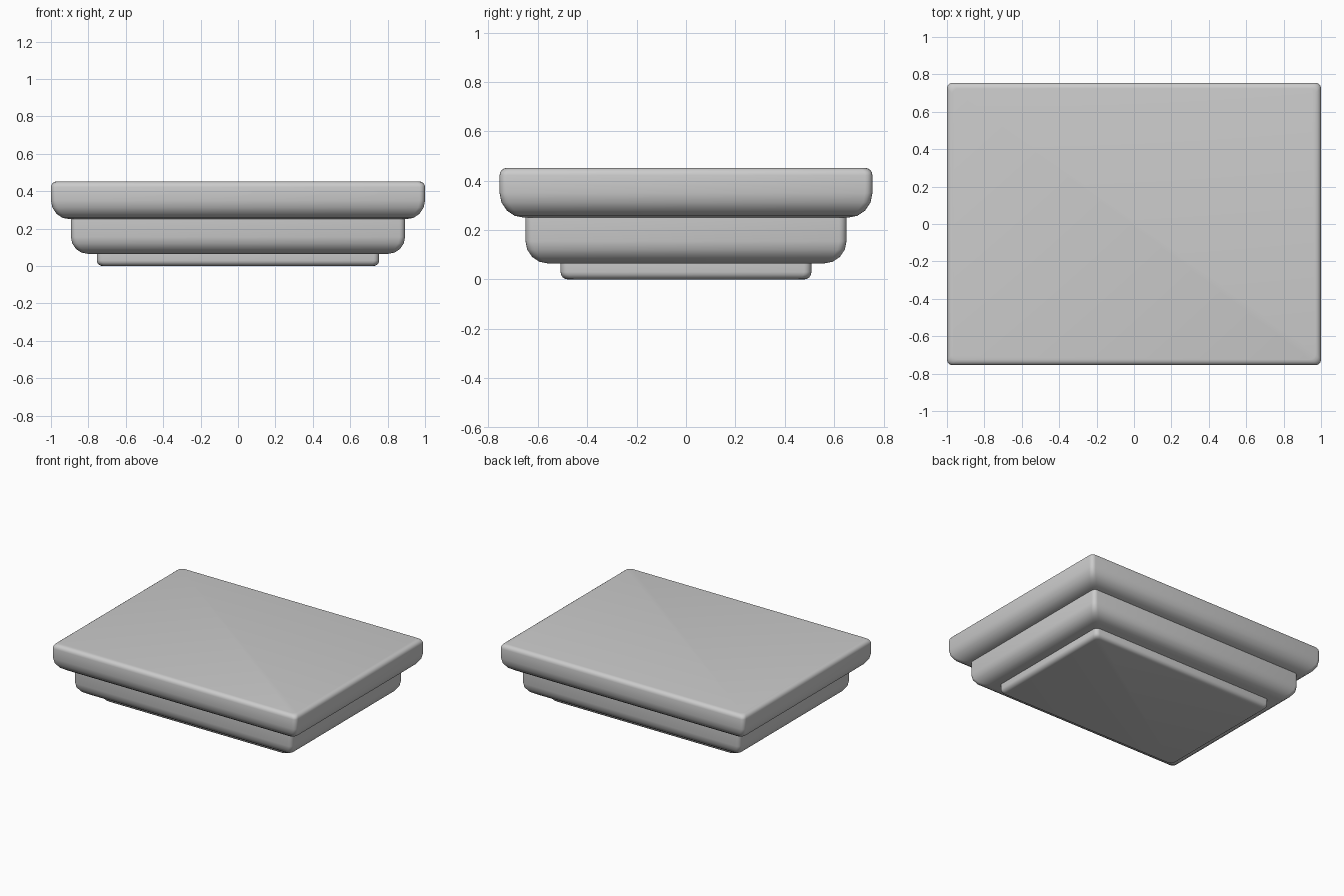
import bpy
import bmesh
import math

cube = bpy.data.objects.get("Cube")
if cube:
    bpy.data.objects.remove(cube, do_unlink=True)

grey = bpy.data.materials.new("plain grey")
grey.use_nodes = True
colour = (0.6, 0.6, 0.6, 1)
grey.diffuse_color = colour
grey.node_tree.nodes["Principled BSDF"].inputs["Base Color"].default_value = colour

CORNER = 0.03
STEPS = 4


def arc(radius, start):
    """Quarter circle as (inset, height) offsets about its centre."""
    angles = [math.radians(start + 90 * i / STEPS) for i in range(STEPS + 1)]
    return [(radius * math.cos(a), radius * math.sin(a)) for a in angles]


def ring(bm, hx, hy, z):
    """Rounded rectangle of vertices at one height."""
    verts = []
    for quarter, (sx, sy) in enumerate([(1, 1), (-1, 1), (-1, -1), (1, -1)]):
        for dx, dy in arc(CORNER, 90 * quarter):
            verts.append(bm.verts.new((sx * (hx - CORNER) + dx, sy * (hy - CORNER) + dy, z)))
    return verts


def slab(name, hx, hy, bottom, top, low_round, top_round):
    """Loft a moulded slab with separate lower and upper edge rounding."""
    profile = [(low_round - c, bottom + low_round + s) for c, s in arc(low_round, -90)]
    if top_round:
        profile += [(top_round - c, top - top_round + s) for c, s in arc(top_round, 0)]
    else:
        profile.append((0, top))
    bm = bmesh.new()
    rings = [ring(bm, hx - inset, hy - inset, z) for inset, z in profile]
    for low, high in zip(rings, rings[1:]):
        for i in range(len(low)):
            j = (i + 1) % len(low)
            bm.faces.new((low[i], low[j], high[j], high[i]))
    bm.faces.new(rings[0][::-1])
    bm.faces.new(rings[-1])
    mesh = bpy.data.meshes.new(name)
    bm.to_mesh(mesh)
    bm.free()
    mesh.materials.append(grey)
    obj = bpy.data.objects.new(name, mesh)
    bpy.context.collection.objects.link(obj)
    bpy.ops.object.select_all(action="DESELECT")
    obj.select_set(True)
    bpy.context.view_layer.objects.active = obj
    bpy.ops.object.shade_smooth_by_angle(angle=math.radians(40))


# Three stepped tiers, widest at the top
slab("base_plate", 0.755, 0.508, 0, 0.07, 0.03, 0)
slab("middle_tier", 0.893, 0.65, 0.065, 0.255, 0.09, 0)
slab("top_slab", 1.0, 0.755, 0.25, 0.452, 0.1, 0.03)
